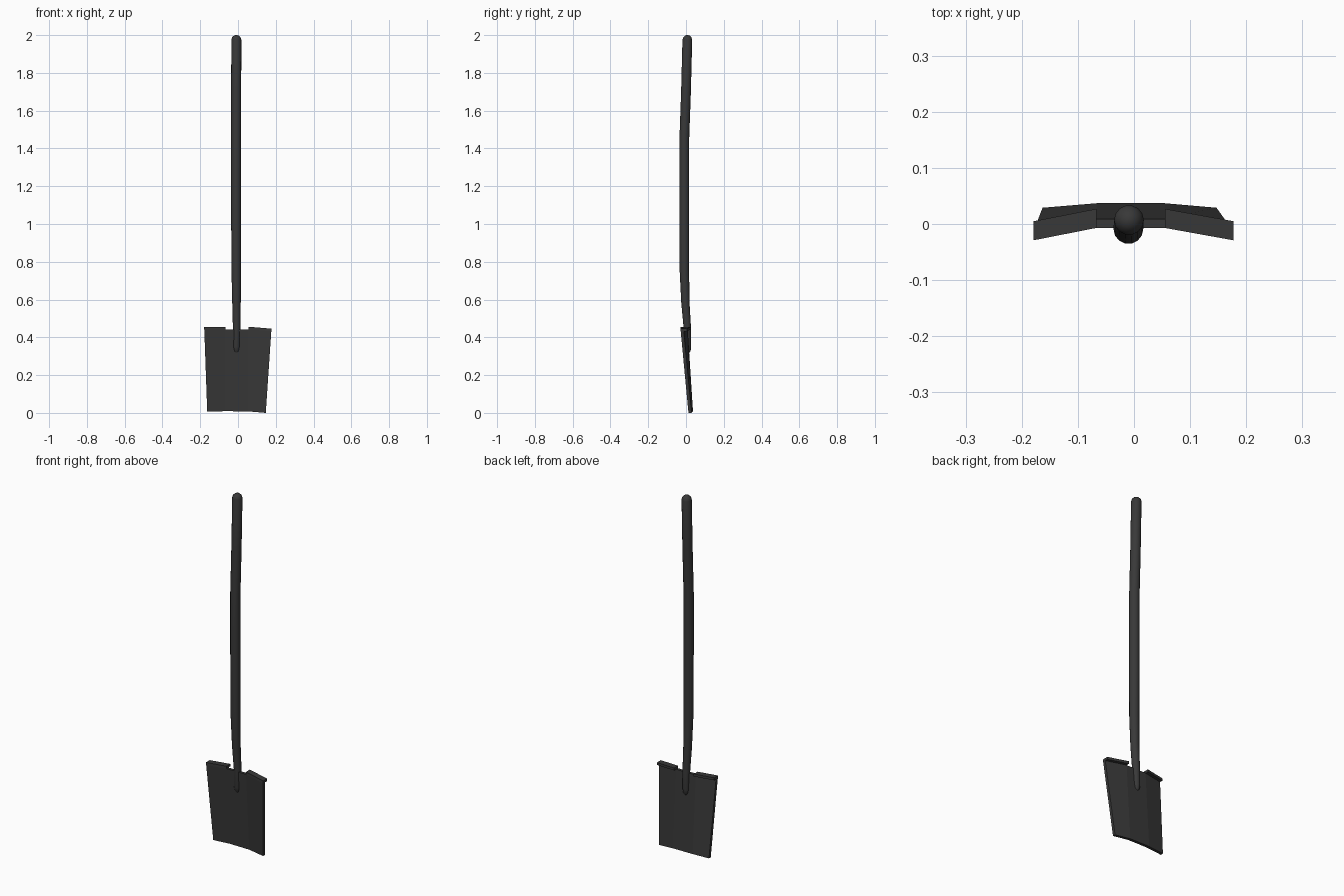
import bpy, bmesh, math
from mathutils import Vector

if "Cube" in bpy.data.objects:
    bpy.data.objects.remove(bpy.data.objects["Cube"])

iron = bpy.data.materials.new("dark_iron")
iron.diffuse_color = (0.04, 0.04, 0.04, 1)
iron.use_nodes = True
iron.node_tree.nodes["Principled BSDF"].inputs["Base Color"].default_value = iron.diffuse_color


def finish(name, bm):
    bmesh.ops.recalc_face_normals(bm, faces=bm.faces)
    mesh = bpy.data.meshes.new(name)
    bm.to_mesh(mesh)
    bm.free()
    mesh.materials.append(iron)
    obj = bpy.data.objects.new(name, mesh)
    bpy.context.collection.objects.link(obj)
    return obj


def loft(name, loops):
    """Skin a list of closed loops of points and cap both ends."""
    bm = bmesh.new()
    rings = [[bm.verts.new(p) for p in loop] for loop in loops]
    n = len(rings[0])
    for a, b in zip(rings, rings[1:]):
        for i in range(n):
            j = (i + 1) % n
            bm.faces.new((a[i], a[j], b[j], b[i]))
    bm.faces.new(rings[0])
    bm.faces.new(rings[-1])
    return finish(name, bm)


# Bent wooden shaft: (z, x centre, y centre, radius)
stations = [
    (0.315, -0.008, 0.010, 0.005), (0.328, -0.008, 0.010, 0.015),
    (0.35, -0.008, 0.009, 0.019), (0.45, -0.007, 0.007, 0.020),
    (0.58, -0.008, -0.003, 0.0225), (0.75, -0.009, -0.0085, 0.0255),
    (1.1, -0.010, -0.009, 0.0265), (1.45, -0.010, -0.009, 0.0265),
    (1.7, -0.0095, 0.000, 0.0265), (1.975, -0.009, 0.007, 0.0265),
    (1.988, -0.009, 0.007, 0.0225), (1.997, -0.009, 0.007, 0.013),
    (2.0, -0.009, 0.007, 0.004)]
sides = 14
shaft = loft("shaft", [
    [(x + r * math.cos(2 * math.pi * i / sides),
      y + r * math.sin(2 * math.pi * i / sides), z) for i in range(sides)]
    for z, x, y, r in stations])
for o in bpy.context.selected_objects:
    o.select_set(False)
shaft.select_set(True)
bpy.context.view_layer.objects.active = shaft
bpy.ops.object.shade_smooth_by_angle(angle=math.radians(40))

# Creased, tilted blade: one cross-section per crease
top = [(-0.179, -0.029, 0.455), (-0.067, -0.007, 0.442),
       (0.055, -0.007, 0.442), (0.177, -0.029, 0.443)]
bottom = [(-0.163, 0.013, 0.007), (-0.067, 0.021, 0.009),
          (0.055, 0.021, 0.008), (0.147, 0.013, 0.0)]
back = Vector((0, 0.016, 0))
loft("blade", [[Vector(t), Vector(t) + back, Vector(b) + back, Vector(b)]
               for t, b in zip(top, bottom)])


# Foot treads along the top edge, either side of the shaft
def tread(name, ends):
    depth, thick = Vector((0, 0.034, 0)), Vector((0, 0, -0.014))
    loops = []
    for e in ends:
        p = Vector(e)
        loops.append([p, p + depth, p + depth + thick, p + thick])
    loft(name, loops)


tread("left_tread", [(-0.179, -0.029, 0.455), (-0.067, -0.007, 0.455)])
tread("right_tread", [(0.055, -0.007, 0.456), (0.177, -0.029, 0.446)])
